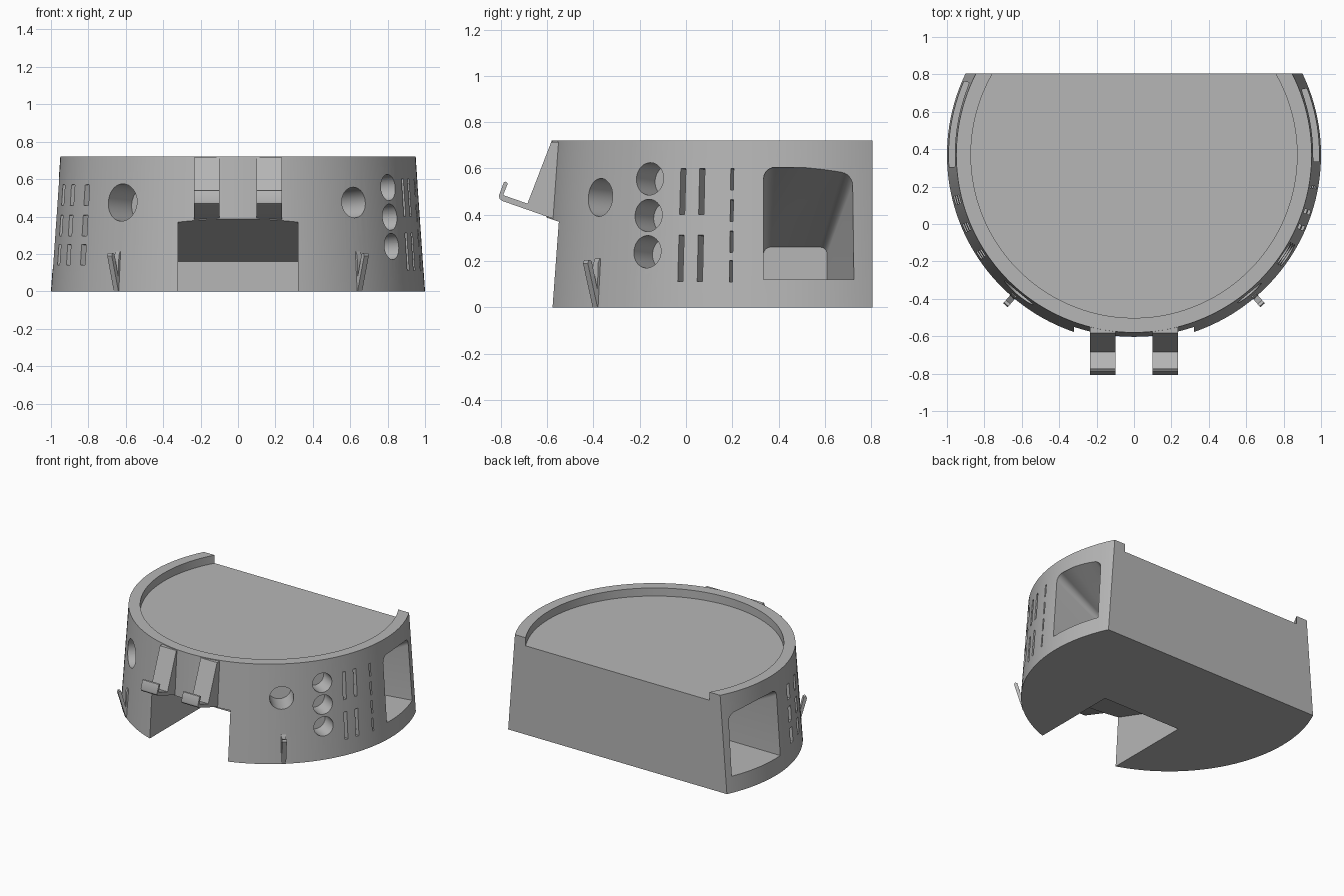
import bpy, bmesh, math
from mathutils import Matrix, Vector

if "Cube" in bpy.data.objects:
    bpy.data.objects.remove(bpy.data.objects["Cube"])

CY, H, R0, R1 = 0.37, 0.72, 1.0, 0.95      # cone centre y, height, radii
TILT = math.atan((R0 - R1) / H)

mat = bpy.data.materials.new("grey_plastic")
mat.diffuse_color = (0.47, 0.47, 0.47, 1)
mat.use_nodes = True
mat.node_tree.nodes["Principled BSDF"].inputs["Base Color"].default_value = mat.diffuse_color


def finish(bm, name):
    bmesh.ops.recalc_face_normals(bm, faces=bm.faces)
    me = bpy.data.meshes.new(name)
    bm.to_mesh(me)
    bm.free()
    me.materials.append(mat)
    ob = bpy.data.objects.new(name, me)
    bpy.context.collection.objects.link(ob)
    return ob


def loft(bm, rings):
    """Closed solid through equal-length rings of points."""
    vs = [[bm.verts.new(p) for p in r] for r in rings]
    n = len(vs[0])
    for a, b in zip(vs, vs[1:]):
        for i in range(n):
            j = (i + 1) % n
            bm.faces.new((a[i], a[j], b[j], b[i]))
    bm.faces.new(vs[0][::-1])
    bm.faces.new(vs[-1])


def cone(bm, r1, r2, z1, z2, seg=160):
    bmesh.ops.create_cone(bm, cap_ends=True, segments=seg, radius1=r1, radius2=r2,
                          depth=z2 - z1, matrix=Matrix.Translation((0, CY, (z1 + z2) / 2)))


def on_wall(a, z):
    """Frame on the tapered wall: local -y points outward."""
    r = R0 - (R0 - R1) * z / H
    return (Matrix.Translation((r * math.sin(a), CY - r * math.cos(a), z))
            @ Matrix.Rotation(a, 4, 'Z') @ Matrix.Rotation(-TILT, 4, 'X'))


def angle_at_y(y):
    return math.acos((CY - y) / 0.975)


def slot(bm, a, z, w, h, d=0.16):
    bmesh.ops.create_cube(bm, size=1, matrix=on_wall(a, z) @ Matrix.Diagonal((w, d, h, 1)))


def hole(bm, a, z, r, d=0.4):
    bmesh.ops.create_cone(bm, cap_ends=True, segments=48, radius1=r, radius2=r, depth=d,
                          matrix=on_wall(a, z) @ Matrix.Rotation(math.pi / 2, 4, 'X'))


def rounded(x, y0, y1, z0, z1, r):
    """Section in the yz plane with rounded upper corners."""
    pts = [(x, y0, z0), (x, y1, z0)]
    for cy, start in ((y1 - r, 0), (y0 + r, 90)):
        for k in range(7):
            t = math.radians(start + 15 * k)
            pts.append((x, cy + r * math.cos(t), z1 - r + r * math.sin(t)))
    return pts


def cut(target, bm, name):
    cutter = finish(bm, name)
    cutter.hide_render = True
    m = target.modifiers.new(name, 'BOOLEAN')
    m.operation, m.solver, m.object = 'DIFFERENCE', 'EXACT', cutter
    bpy.context.view_layer.objects.active = target
    bpy.ops.object.modifier_apply(modifier=name)
    bpy.data.objects.remove(cutter)


# tapered round housing
bm = bmesh.new()
cone(bm, R0, R1, 0, H)
body = finish(bm, "housing")

# flat back
bm = bmesh.new()
bmesh.ops.create_cube(bm, size=2, matrix=Matrix.Translation((0, 1.805, 0.5))
                      @ Matrix.Diagonal((1.5, 1, 1.5, 1)))
cut(body, bm, "back_cutter")

# shallow round tray in the top
bm = bmesh.new()
cone(bm, 0.872, 0.872, H - 0.06, H + 0.1)
cut(body, bm, "tray_cutter")

# front notch with sloping ceiling
bm = bmesh.new()
prof = [(-0.9, -0.1), (0.08, -0.1), (0.08, 0.16), (-0.58, 0.38), (-0.9, 0.487)]
loft(bm, [[(x, y, z) for y, z in prof] for x in (-0.322, 0.322)])
cut(body, bm, "notch_cutter")

# side windows narrowing towards the inside
for s, y0, y1 in ((1, 0.335, 0.73), (-1, 0.305, 0.77)):
    bm = bmesh.new()
    loft(bm, [rounded(s * 1.1, y0, y1, 0.12, 0.605, 0.05),
              rounded(s * 0.95, y0, y1, 0.12, 0.605, 0.05),
              rounded(s * 0.32, y0, y1 - 0.12, 0.12, 0.26, 0.03)])
    cut(body, bm, "window_cutter")

# round holes and vent slots
bm = bmesh.new()
a = math.asin(0.62 / 0.967)
hole(bm, -a, 0.475, 0.1)
hole(bm, a, 0.475, 0.082)
for y, z in ((-0.157, 0.555), (-0.163, 0.397), (-0.168, 0.24)):
    r = R0 - (R0 - R1) * z / H
    hole(bm, math.acos((CY - y) / r), z, 0.07, 0.3)
for y in (-0.018, 0.065):
    for z in (0.5, 0.212):
        slot(bm, angle_at_y(y), z, 0.024, 0.2)
for z in (0.553, 0.418, 0.283, 0.156):
    slot(bm, angle_at_y(0.197), z, 0.013, 0.094)
for deg in (57, 66.6, 75.7):
    for z in (0.515, 0.352, 0.195):
        slot(bm, -math.radians(deg), z, 0.045, 0.11)
cut(body, bm, "opening_cutter")

# front hooks
HOOK = [(-0.52, 0.715), (-0.582, 0.715), (-0.685, 0.448), (-0.79, 0.485), (-0.77, 0.535),
        (-0.778, 0.543), (-0.787, 0.54), (-0.808, 0.483), (-0.806, 0.47), (-0.795, 0.46),
        (-0.56, 0.378), (-0.52, 0.40)]
parts = [body]
for s, side in ((-1, "left"), (1, "right")):
    bm = bmesh.new()
    loft(bm, [[(s * x, y, z) for y, z in HOOK] for x in (0.1, 0.235)])
    parts.append(finish(bm, side + "_hook"))

# small V-shaped side clips: (radius, height) profile
CLIP = [(0.97, 0.0), (1.003, 0.0), (1.058, 0.19), (1.052, 0.205), (1.036, 0.2),
        (1.003, 0.075), (1.0, 0.19), (0.99, 0.212), (0.97, 0.21)]
for s, side in ((-1, "left"), (1, "right")):
    bm = bmesh.new()
    rot = Matrix.Translation((0, CY, 0)) @ Matrix.Rotation(s * math.radians(40.5), 4, 'Z')
    loft(bm, [[rot @ Vector((x, -r, z)) for r, z in CLIP] for x in (-0.016, 0.016)])
    parts.append(finish(bm, side + "_clip"))

# smooth round walls, crisp edges
for ob in parts:
    bpy.ops.object.select_all(action='DESELECT')
    ob.select_set(True)
    bpy.context.view_layer.objects.active = ob
    bpy.ops.object.shade_smooth_by_angle(angle=math.radians(30))
